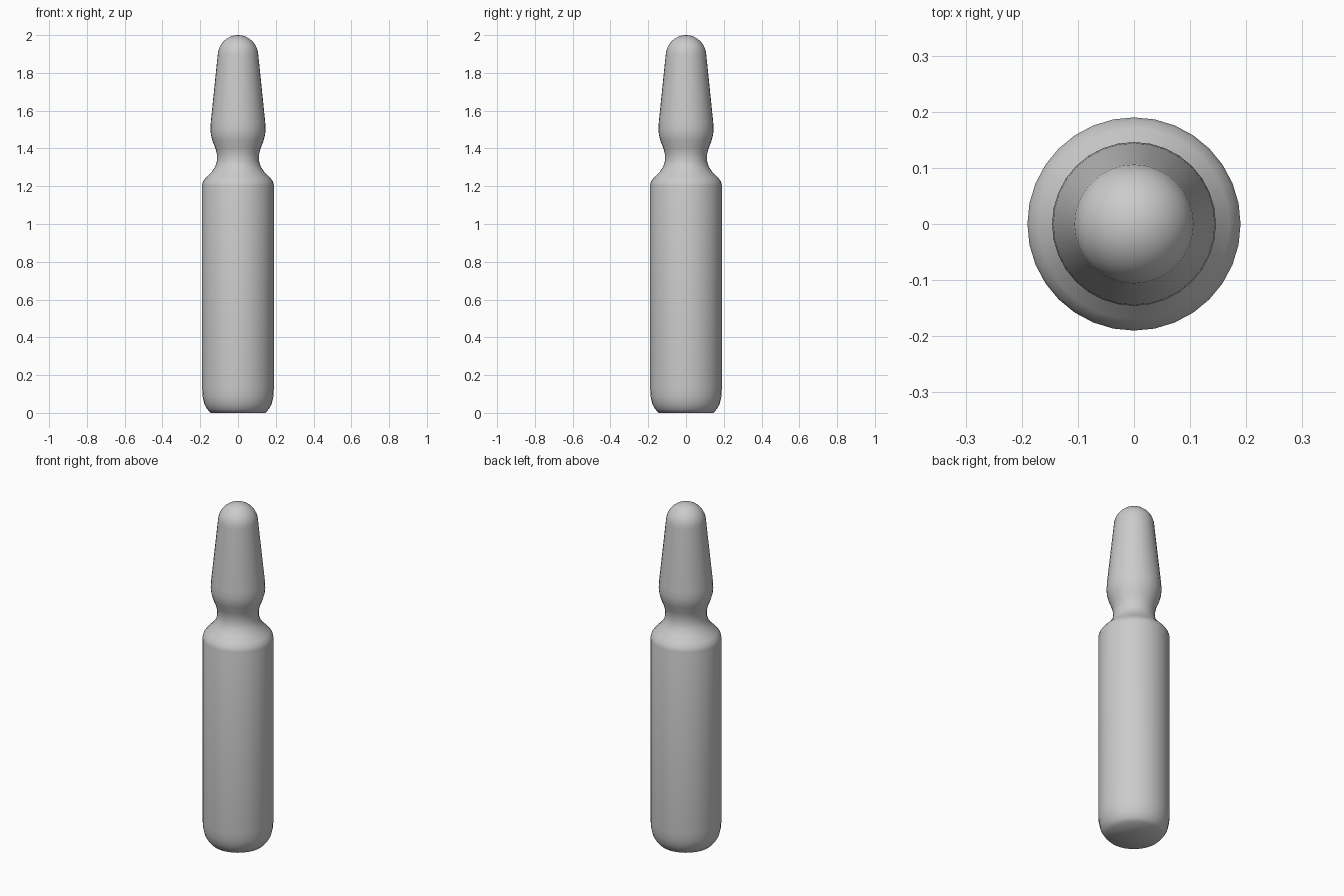
import bpy, bmesh, math

cube = bpy.data.objects.get("Cube")
if cube:
    bpy.data.objects.remove(cube, do_unlink=True)

SIDES = 32

# Single grey glass colour
grey = bpy.data.materials.new("grey_glass")
grey.use_nodes = True
colour = (0.6, 0.6, 0.6, 1)
grey.diffuse_color = colour
grey.node_tree.nodes["Principled BSDF"].inputs["Base Color"].default_value = colour

# Half outline (radius, height): rounded foot, straight barrel, shoulder, neck, bulb
outline = [(0, 0), (0.145, 0), (0.163, 0.02), (0.178, 0.046), (0.187, 0.085), (0.19, 0.13),
           (0.19, 1.205), (0.185, 1.225), (0.17, 1.245), (0.14, 1.275), (0.12, 1.305),
           (0.111, 1.335), (0.112, 1.37), (0.119, 1.4), (0.135, 1.44), (0.143, 1.47),
           (0.146, 1.5), (0.144, 1.54)]

# Domed tip above the tapering stem
TIP_RADIUS, TIP_BASE = 0.108, 1.89
for i in range(9):
    a = math.pi / 2 * i / 8
    outline.append((TIP_RADIUS * math.cos(a), TIP_BASE + (2 - TIP_BASE) * math.sin(a)))

# Spin the outline into a closed body
bm = bmesh.new()
points = [bm.verts.new((r, 0, z)) for r, z in outline]
edges = [bm.edges.new(pair) for pair in zip(points, points[1:])]
bmesh.ops.spin(bm, geom=points + edges, cent=(0, 0, 0), axis=(0, 0, 1),
               angle=2 * math.pi, steps=SIDES, use_duplicate=False)
bmesh.ops.remove_doubles(bm, verts=bm.verts, dist=0.0005)
bmesh.ops.recalc_face_normals(bm, faces=bm.faces)
for face in bm.faces:
    face.smooth = True

mesh = bpy.data.meshes.new("ampoule_body")
bm.to_mesh(mesh)
bm.free()
mesh.materials.append(grey)
body = bpy.data.objects.new("ampoule_body", mesh)
bpy.context.collection.objects.link(body)
